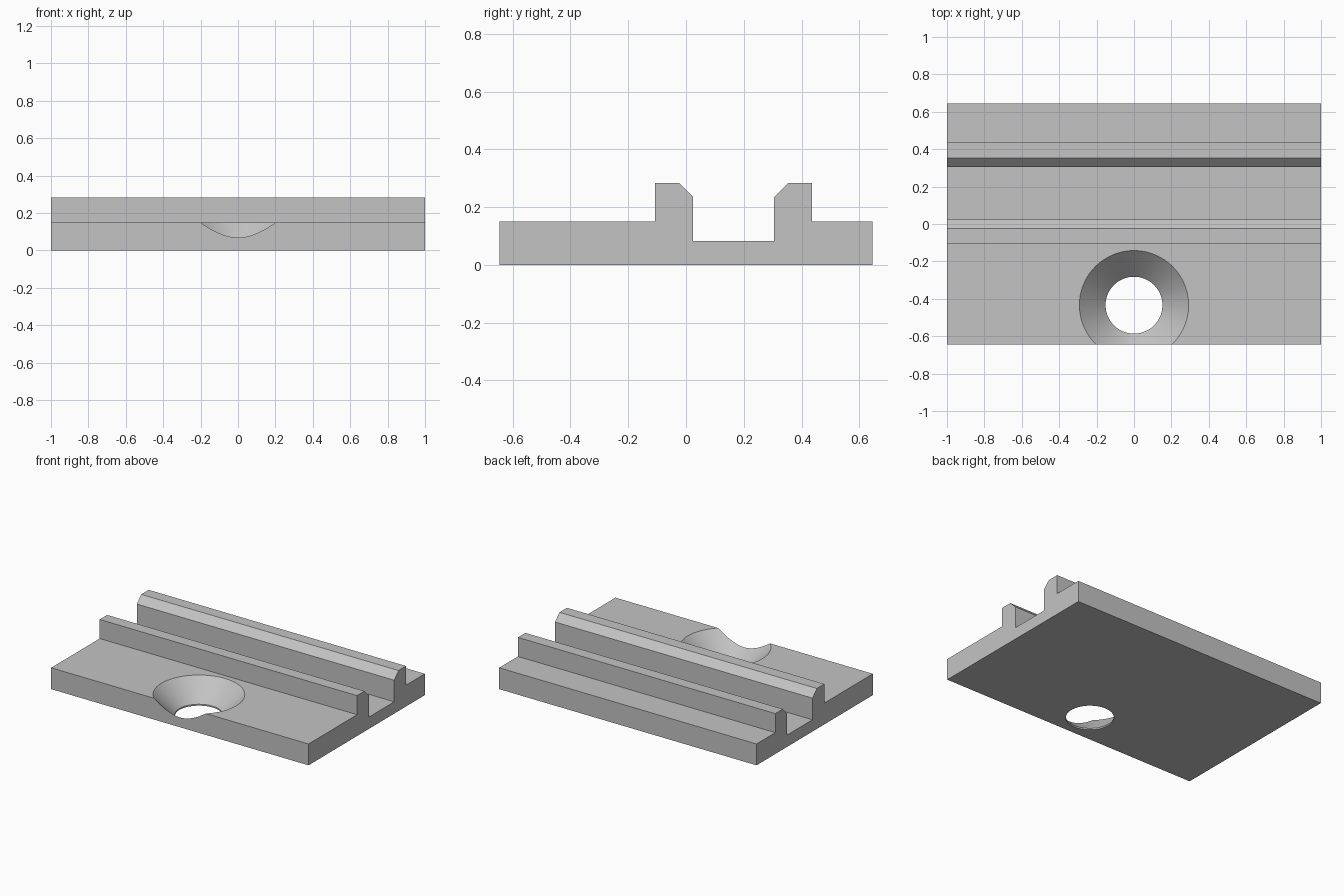
import bpy
import bmesh
import math

HALF_LENGTH = 1.0
HOLE_Y = -0.434

cube = bpy.data.objects.get("Cube")
if cube:
    bpy.data.objects.remove(cube, do_unlink=True)

# Plain grey material
grey = bpy.data.materials.new("light grey")
grey.use_nodes = True
colour = (0.55, 0.55, 0.55, 1)
grey.diffuse_color = colour
grey.node_tree.nodes["Principled BSDF"].inputs["Base Color"].default_value = colour


def make_object(name, bm):
    bmesh.ops.recalc_face_normals(bm, faces=bm.faces)
    mesh = bpy.data.meshes.new(name)
    bm.to_mesh(mesh)
    bm.free()
    mesh.materials.append(grey)
    obj = bpy.data.objects.new(name, mesh)
    bpy.context.collection.objects.link(obj)
    return obj


# Rail plate: side profile (y, z) extruded along x
profile = [
    (-0.645, 0), (0.645, 0), (0.645, 0.15), (0.437, 0.15),
    (0.437, 0.284), (0.354, 0.284), (0.305, 0.235), (0.305, 0.083),
    (0.025, 0.083), (0.025, 0.235), (-0.024, 0.284), (-0.107, 0.284),
    (-0.107, 0.15), (-0.645, 0.15),
]
bm = bmesh.new()
end = bm.faces.new([bm.verts.new((-HALF_LENGTH, y, z)) for y, z in profile])
sweep = bmesh.ops.extrude_face_region(bm, geom=[end])
moved = [v for v in sweep["geom"] if isinstance(v, bmesh.types.BMVert)]
bmesh.ops.translate(bm, verts=moved, vec=(2 * HALF_LENGTH, 0, 0))
plate = make_object("rail_plate", bm)

# Countersunk hole cutter: short bore opening into a cone
SIDES = 96
bm = bmesh.new()
rings = []
for radius, z in [(0.152, -0.05), (0.152, 0.01), (0.302, 0.16)]:
    angles = [2 * math.pi * i / SIDES for i in range(SIDES)]
    rings.append([bm.verts.new((radius * math.cos(a), HOLE_Y + radius * math.sin(a), z))
                  for a in angles])
for low, high in zip(rings, rings[1:]):
    for i in range(SIDES):
        j = (i + 1) % SIDES
        bm.faces.new((low[i], low[j], high[j], high[i]))
bm.faces.new(rings[0][::-1])
bm.faces.new(rings[-1])
cutter = make_object("hole_cutter", bm)
cutter.hide_render = True

# Cut the hole, then drop the cutter
cut = plate.modifiers.new("countersink", "BOOLEAN")
cut.operation = "DIFFERENCE"
cut.solver = "EXACT"
cut.object = cutter
bpy.ops.object.select_all(action="DESELECT")
plate.select_set(True)
bpy.context.view_layer.objects.active = plate
bpy.ops.object.modifier_apply(modifier=cut.name)
bpy.data.objects.remove(cutter, do_unlink=True)
bpy.ops.object.shade_smooth_by_angle(angle=math.radians(25))
